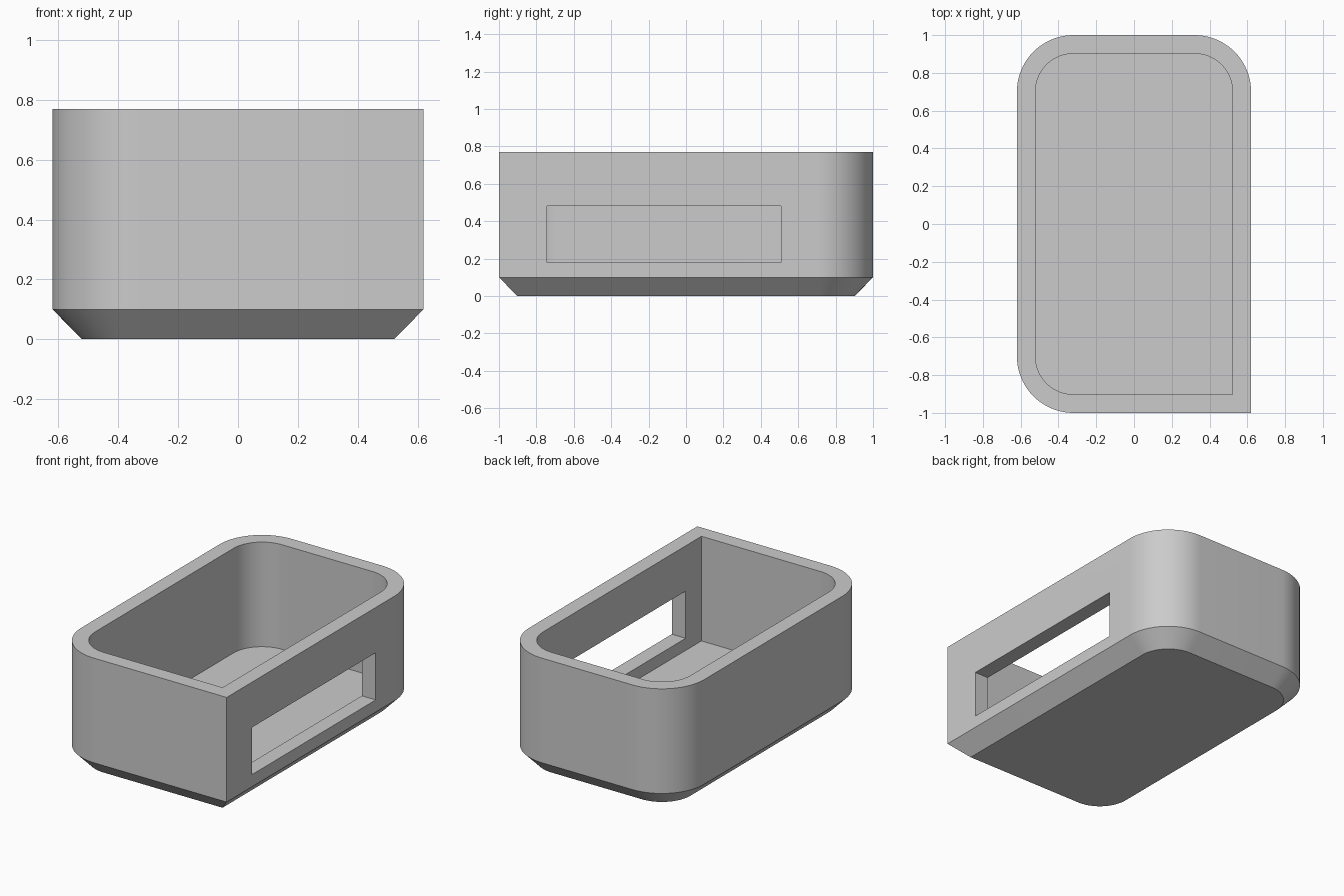
import bpy, bmesh
from math import cos, sin, pi

old = bpy.data.objects.get("Cube")
if old:
    bpy.data.objects.remove(old, do_unlink=True)

HALF_X, HALF_Y, HEIGHT = 0.62, 1.0, 0.77
RADIUS, WALL, FLOOR = 0.3, 0.098, 0.1
SEGMENTS = 20

grey = bpy.data.materials.new("light grey plastic")
grey.use_nodes = True
colour = (0.6, 0.6, 0.6, 1)
grey.diffuse_color = colour
grey.node_tree.nodes["Principled BSDF"].inputs["Base Color"].default_value = colour


def outline(inset):
    """Plan outline with three rounded corners and one square corner."""
    hx, hy, r = HALF_X - inset, HALF_Y - inset, RADIUS - inset
    points = [(hx, -hy)]
    for sx, sy, start in ((1, 1, 0), (-1, 1, pi / 2), (-1, -1, pi)):
        for i in range(SEGMENTS + 1):
            a = start + i * pi / 2 / SEGMENTS
            points.append((sx * (hx - r) + r * cos(a), sy * (hy - r) + r * sin(a)))
    return points


def finish(name, bm):
    bmesh.ops.recalc_face_normals(bm, faces=bm.faces)
    mesh = bpy.data.meshes.new(name)
    bm.to_mesh(mesh)
    bm.free()
    mesh.materials.append(grey)
    obj = bpy.data.objects.new(name, mesh)
    bpy.context.collection.objects.link(obj)
    return obj


# Open tray: chamfered base, outer wall, rim, inner wall and floor
bm = bmesh.new()
levels = [(WALL, 0), (0, FLOOR), (0, HEIGHT), (WALL, HEIGHT), (WALL, FLOOR)]
rings = [[bm.verts.new((x, y, z)) for x, y in outline(inset)] for inset, z in levels]
for lower, upper in zip(rings, rings[1:]):
    for i in range(len(lower)):
        j = (i + 1) % len(lower)
        bm.faces.new((lower[i], lower[j], upper[j], upper[i]))
bm.faces.new(rings[0])
bm.faces.new(rings[-1])
tray = finish("tray", bm)

# Rectangular opening through the left wall
bm = bmesh.new()
bmesh.ops.create_cube(bm, size=1)
bmesh.ops.scale(bm, vec=(0.3, 1.25, 0.302), verts=bm.verts)
bmesh.ops.translate(bm, vec=(HALF_X, -0.117, 0.329), verts=bm.verts)
cutter = finish("window_cutter", bm)
cutter.hide_render = True
cutter.hide_viewport = True

cut = tray.modifiers.new("window", "BOOLEAN")
cut.operation = "DIFFERENCE"
cut.solver = "EXACT"
cut.object = cutter

# Apply the cut, remove the cutter, and smooth the rounded corners
bpy.context.view_layer.update()
graph = bpy.context.evaluated_depsgraph_get()
result = bpy.data.meshes.new_from_object(tray.evaluated_get(graph))
tray.modifiers.clear()
tray.data = result
bpy.data.objects.remove(cutter, do_unlink=True)
bpy.ops.object.select_all(action="DESELECT")
tray.select_set(True)
bpy.context.view_layer.objects.active = tray
bpy.ops.object.shade_smooth_by_angle(angle=pi / 6)
